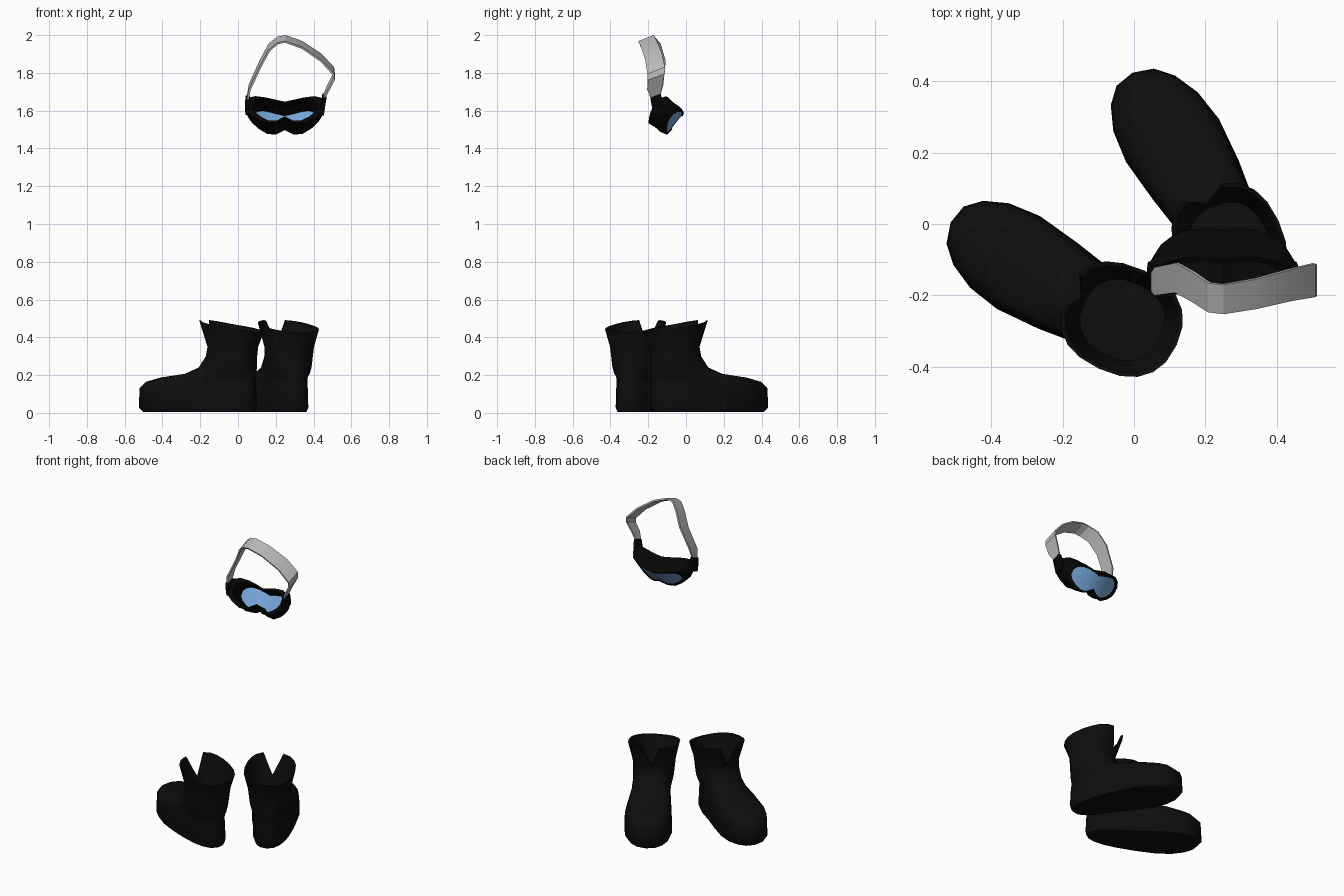
import bpy, bmesh, math
from mathutils import Vector

if "Cube" in bpy.data.objects:
    bpy.data.objects.remove(bpy.data.objects["Cube"])


def material(name, rgb):
    m = bpy.data.materials.new(name)
    m.diffuse_color = (*rgb, 1)
    m.use_nodes = True
    m.node_tree.nodes["Principled BSDF"].inputs["Base Color"].default_value = m.diffuse_color
    return m


BOOT = material("boot black", (0.004, 0.004, 0.004))
FRAME = material("frame black", (0.002, 0.002, 0.002))
LENS = material("lens blue", (0.18, 0.38, 0.68))
STRAP = material("strap grey", (0.5, 0.5, 0.5))


def make(name, verts, faces, mat, angle=40, recalc=True):
    me = bpy.data.meshes.new(name)
    me.from_pydata([tuple(v) for v in verts], [], faces)
    me.materials.append(mat)
    if recalc:
        bm = bmesh.new()
        bm.from_mesh(me)
        bmesh.ops.recalc_face_normals(bm, faces=bm.faces)
        bm.to_mesh(me)
        bm.free()
    ob = bpy.data.objects.new(name, me)
    bpy.context.collection.objects.link(ob)
    bpy.context.view_layer.objects.active = ob
    ob.select_set(True)
    bpy.ops.object.shade_smooth_by_angle(angle=math.radians(angle))
    ob.select_set(False)
    return ob


def skin(rings, n, closed=False):
    """Quads between consecutive rings of n points."""
    faces = []
    count = rings if closed else rings - 1
    for r in range(count):
        a, b = r * n, ((r + 1) % rings) * n
        for i in range(n):
            j = (i + 1) % n
            faces.append((a + i, a + j, b + j, b + i))
    return faces


# ---------- boots: stacked outlines from sole to flared, notched collar ----------
SIDES = 20
# height, front reach, back reach, width factor
LEVELS = [(0.005, 0.53, -0.125, 0.95), (0.03, 0.555, -0.14, 1.02), (0.13, 0.55, -0.135, 1.0),
          (0.165, 0.51, -0.13, 0.97), (0.187, 0.42, -0.13, 0.96), (0.207, 0.27, -0.13, 0.98),
          (0.24, 0.185, -0.13, 1.02), (0.30, 0.14, -0.13, 1.06), (0.35, 0.13, -0.135, 1.1)]


def power(v, e):
    return math.copysign(abs(v) ** e, v)


def outline(front, back, width):
    pts = []
    for i in range(SIDES):
        a = math.tau * i / SIDES
        u = (front + back) / 2 + (front - back) / 2 * power(math.cos(a), 0.85)
        k = min(max((u - 0.1) / 0.28, 0), 1)
        w = (0.115 + 0.038 * k) * width
        pts.append((u, w * power(math.sin(a), 0.85) - 0.1 * max(0, u - 0.1)))
    return pts


def collar(front, back, width, drop=0.0):
    ring = []
    for i, (u, v) in enumerate(outline(front, back, width)):
        z = 0.46 + 0.033 * math.cos(math.tau * i / SIDES)
        if i == 0:                       # V notch at the front
            u, z = 0.135, 0.365
        ring.append((u, v, z - drop))
    return ring


def boot(name, place):
    pts = []
    for z, f, b, w in LEVELS:
        pts += [(u, v, z) for u, v in outline(f, b, w)]
    pts += collar(0.175, -0.165, 1.32)
    pts += collar(0.163, -0.153, 1.23, 0.004)
    pts += [(u, v, 0.3) for u, v in outline(0.12, -0.115, 0.95)]
    n = len(LEVELS) + 3
    faces = skin(n, SIDES)
    faces.append(tuple(range(SIDES)))
    faces.append(tuple(range((n - 1) * SIDES, n * SIDES)))
    make(name, [place(*p) for p in pts], faces, BOOT, 50)


def place_right(u, v, z):
    return (0.27 - 0.42 * u + 0.906 * v, -0.06 + 0.906 * u + 0.42 * v, z)


def place_left(u, v, z):
    x, y, z = place_right(u, v, z)
    return (-y - 0.09, -x, z)


boot("right_boot", place_right)
boot("left_boot", place_left)

# ---------- goggles: tilted curved frame; columns are (x, top, bottom) ----------
HALF = [(0, 0.062, -0.045), (0.05, 0.074, -0.08), (0.10, 0.082, -0.086),
        (0.15, 0.08, -0.064), (0.185, 0.062, -0.038), (0.203, 0.032, -0.01)]
COLS = [(-x, t, b) for x, t, b in reversed(HALF[1:])] + HALF


def goggle_point(x, p, q):
    """p runs up the lens, q runs inward to the face."""
    return Vector((0.248 + x, -0.05 + 0.61 * p - 0.79 * q, 1.53 + 0.79 * p + 0.61 * q))


def goggle_ring(scale, depth, bend):
    loop = [(x, t) for x, t, b in COLS] + [(x, b) for x, t, b in reversed(COLS)]
    return [goggle_point(x * scale, p * scale, depth + bend * (x * scale) ** 2) for x, p in loop]


N = 2 * len(COLS)
rings = [goggle_ring(0.78, 0.0, 1.8), goggle_ring(0.93, 0.0, 1.8), goggle_ring(1.0, 0.025, 1.7),
         goggle_ring(0.97, 0.07, 1.3), goggle_ring(1.03, 0.11, 1.0), goggle_ring(0.84, 0.115, 1.0),
         goggle_ring(0.80, 0.02, 1.8)]
make("goggle_frame", sum(rings, []), skin(len(rings), N, True), FRAME, 35)

# lens spans the frame opening column by column
lens = goggle_ring(0.80, 0.006, 1.8)
make("goggle_lens", lens, [(i, N - 1 - i, N - 2 - i, i + 1) for i in range(len(COLS) - 1)], LENS)


# ---------- strap: flat band swept along a loop ----------
def band(name, path, mat, thick=0.01):
    """Path entries are x, y, z, band width."""
    side = Vector((0, 0.93, 0.36))
    centres = [Vector(p[:3]) for p in path]
    pts = []
    for i, c in enumerate(centres):
        along = centres[min(i + 1, len(path) - 1)] - centres[max(i - 1, 0)]
        out = along.cross(side).normalized() * thick / 2
        w = side * path[i][3] / 2
        pts += [c - w - out, c + w - out, c + w + out, c - w + out]
    k = len(path)
    faces = skin(k, 4) + [(0, 1, 2, 3), tuple(range(4 * k - 4, 4 * k))]
    make(name, pts, faces, mat, 25)


LEFT = (0.052, -0.162, 1.67, 0.055)
RIGHT = (0.458, -0.16, 1.68, 0.055)
band("head_strap", [LEFT, (0.062, -0.16, 1.725, 0.085), (0.12, -0.15, 1.85, 0.09),
                    (0.165, -0.175, 1.935, 0.09), (0.21, -0.205, 1.972, 0.088),
                    (0.25, -0.21, 1.98, 0.088), (0.34, -0.195, 1.948, 0.09),
                    (0.44, -0.17, 1.88, 0.095), (0.505, -0.157, 1.81, 0.1),
                    (0.508, -0.158, 1.78, 0.095), (0.48, -0.165, 1.725, 0.085), RIGHT], STRAP)

# clips joining strap to frame
band("left_strap_clip", [(0.05, -0.14, 1.59, 0.075), (0.048, -0.15, 1.63, 0.065), LEFT], FRAME, 0.022)
band("right_strap_clip", [(0.444, -0.14, 1.59, 0.075), (0.45, -0.15, 1.63, 0.065), RIGHT], FRAME, 0.022)
